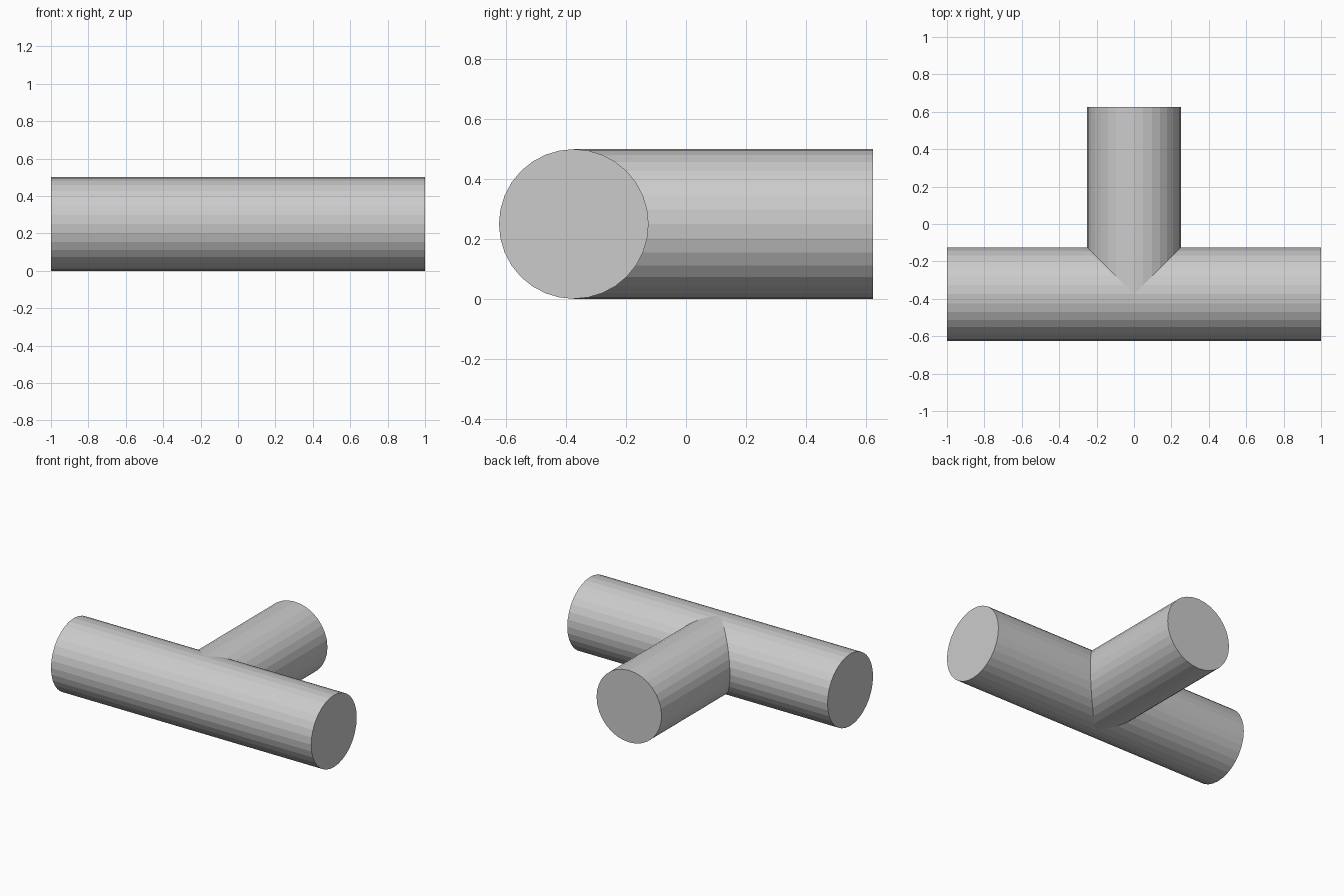
import bpy, bmesh
from math import cos, sin, pi

if "Cube" in bpy.data.objects:
    bpy.data.objects.remove(bpy.data.objects["Cube"])

SIDES, R = 32, 0.25
AXIS_Y, AXIS_Z = -0.375, 0.25
HALF_LEN, BRANCH_END = 1.0, 0.625

bm = bmesh.new()
ring = [(R * cos(2 * pi * i / SIDES), R * sin(2 * pi * i / SIDES)) for i in range(SIDES)]


def strip(start, end, closed):
    """Quads between two rows of points."""
    a = [bm.verts.new(p) for p in start]
    b = [bm.verts.new(p) for p in end]
    n = len(a)
    for i in range(n if closed else n - 1):
        j = (i + 1) % n
        bm.faces.new((a[i], a[j], b[j], b[i]))
    return b


# back half of the profile, where the branch meets the main pipe
q = SIDES // 4
back = [ring[i] for i in range(-q, q + 1)]

for side in (-1, 1):
    # main pipe half, mitred along the 45 degree seam, with end cap
    seam = [(side * max(d, 0), AXIS_Y + d, AXIS_Z + h) for d, h in ring]
    end = [(side * HALF_LEN, AXIS_Y + d, AXIS_Z + h) for d, h in ring]
    bm.faces.new(strip(seam, end, True))
    # half of the branch pipe
    strip([(side * d, AXIS_Y + d, AXIS_Z + h) for d, h in back],
          [(side * d, BRANCH_END, AXIS_Z + h) for d, h in back], False)

# branch end cap
bm.faces.new([bm.verts.new((d, BRANCH_END, AXIS_Z + h)) for d, h in ring])

bmesh.ops.remove_doubles(bm, verts=bm.verts[:], dist=1e-5)
bmesh.ops.recalc_face_normals(bm, faces=bm.faces[:])

mesh = bpy.data.meshes.new("pipe_tee")
bm.to_mesh(mesh)
bm.free()
bpy.context.collection.objects.link(bpy.data.objects.new("pipe_tee", mesh))
